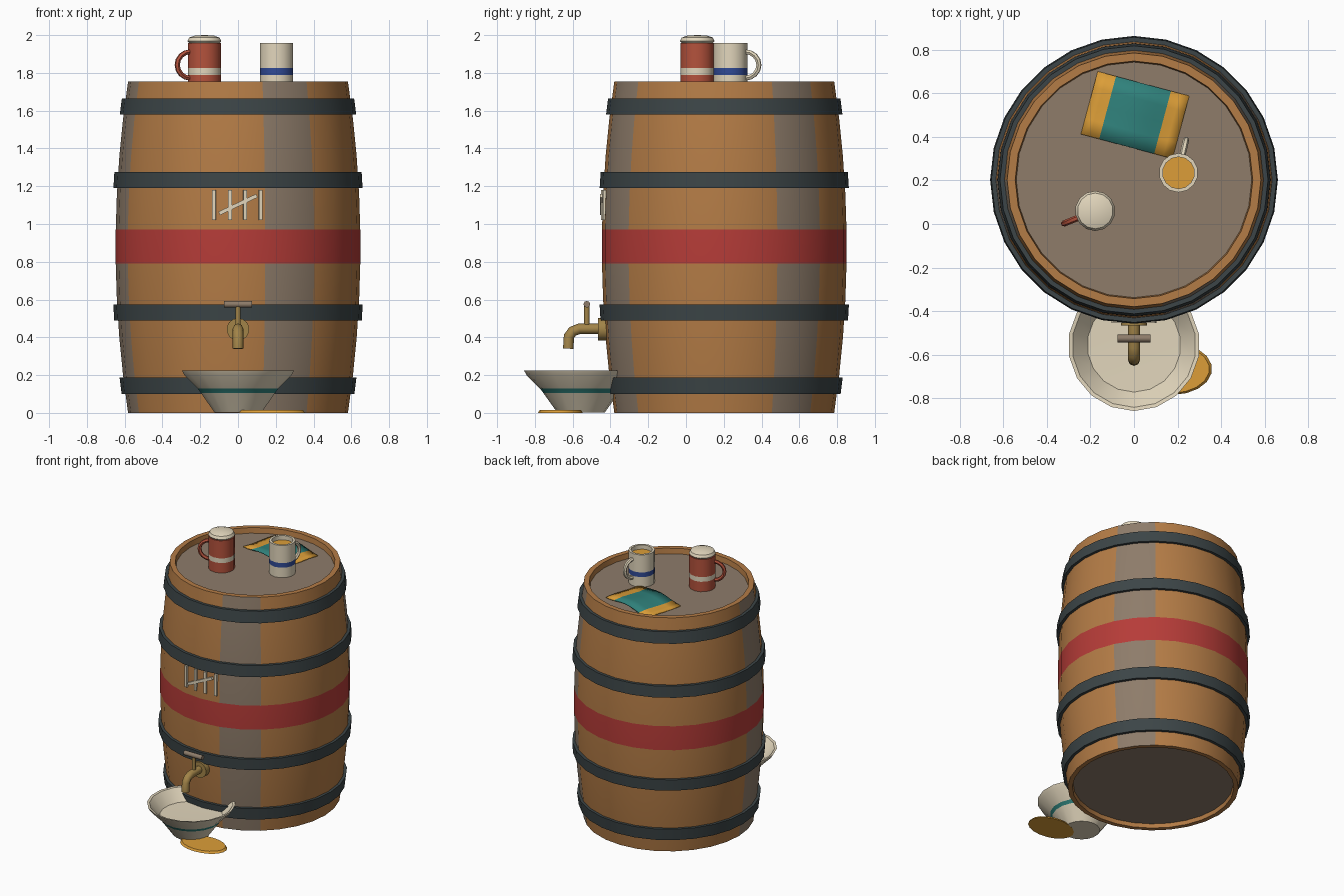
import bpy, bmesh, math
from mathutils import Vector, Matrix

if "Cube" in bpy.data.objects:
    bpy.data.objects.remove(bpy.data.objects["Cube"])


def material(name, rgb):
    lin = [((c / 255 + 0.055) / 1.055) ** 2.4 for c in rgb] + [1]
    m = bpy.data.materials.new(name)
    m.use_nodes = True
    m.diffuse_color = lin
    m.node_tree.nodes["Principled BSDF"].inputs["Base Color"].default_value = lin
    return m


WOOD = material("warm wood", (180, 124, 70))
GREY = material("weathered wood", (142, 124, 106))
RED = material("red paint", (182, 60, 56))
IRON = material("dark iron", (60, 69, 71))
CREAM = material("cream", (226, 214, 188))
CLAY = material("terracotta", (180, 82, 60))
BRASS = material("brass", (162, 132, 72))
GOLD = material("golden yellow", (220, 158, 56))
TEAL = material("teal", (48, 130, 124))
BLUE = material("blue", (48, 74, 150))


def finish(ob, mats, smooth=True):
    for m in mats:
        ob.data.materials.append(m)
    bpy.ops.object.select_all(action="DESELECT")
    ob.select_set(True)
    bpy.context.view_layer.objects.active = ob
    if smooth:
        bpy.ops.object.shade_smooth_by_angle(angle=math.radians(35))
    return ob


def from_bmesh(name, bm, mats, smooth=True):
    bmesh.ops.remove_doubles(bm, verts=bm.verts, dist=1e-5)
    bmesh.ops.recalc_face_normals(bm, faces=bm.faces)
    me = bpy.data.meshes.new(name)
    bm.to_mesh(me)
    bm.free()
    ob = bpy.data.objects.new(name, me)
    bpy.context.collection.objects.link(ob)
    return finish(ob, mats, smooth)


def lathe(name, profile, sides, centre, mats, rule=lambda i, j: 0):
    """Revolve (radius, z) points; rule(profile step, side) picks the material."""
    bm = bmesh.new()
    rings = []
    for r, z in profile:
        if r == 0:
            rings.append([bm.verts.new((centre[0], centre[1], z))] * sides)
            continue
        turn = [2 * math.pi * j / sides for j in range(sides)]
        rings.append([bm.verts.new((centre[0] + r * math.sin(a), centre[1] - r * math.cos(a), z))
                      for a in turn])
    for i in range(len(rings) - 1):
        for j in range(sides):
            k = (j + 1) % sides
            quad = [rings[i][j], rings[i][k], rings[i + 1][k], rings[i + 1][j]]
            f = bm.faces.new(list(dict.fromkeys(quad)))
            f.material_index = rule(i, j)
    return from_bmesh(name, bm, mats)


def tube(name, points, radius, mat, sides=2):
    cu = bpy.data.curves.new(name, "CURVE")
    cu.dimensions = "3D"
    cu.bevel_depth = radius
    cu.bevel_resolution = sides
    cu.use_fill_caps = True
    sp = cu.splines.new("POLY")
    sp.points.add(len(points) - 1)
    for p, co in zip(sp.points, points):
        p.co = (*co, 1)
    ob = bpy.data.objects.new(name, cu)
    bpy.context.collection.objects.link(ob)
    finish(ob, [mat], False)
    bpy.ops.object.convert(target="MESH")
    bpy.ops.object.shade_smooth_by_angle(angle=math.radians(50))


def plate(name, centre, size, mat, tilt=0, turn=0):
    bm = bmesh.new()
    bmesh.ops.create_cube(bm, size=1)
    bm.transform(Matrix.Translation(centre) @ Matrix.Rotation(turn, 4, "Z")
                 @ Matrix.Rotation(tilt, 4, "Y") @ Matrix.Diagonal((*size, 1)))
    return from_bmesh(name, bm, [mat], False)


# Barrel: curved staves, painted band, recessed heads
MID = (0, 0.2025)
TOP, LID = 1.755, 1.715


def bulge(z):
    return 0.648 - 0.066 * ((z - TOP / 2) / (TOP / 2)) ** 2


heights = [0, 0.2, 0.4, 0.6, 0.79, 0.97, 1.16, 1.36, 1.56, TOP]
body = [(bulge(z), z) for z in heights]
profile = [(0, 0.03), (0.545, 0.03), (0.55, 0)] + body + [(0.545, TOP), (0.54, LID), (0, LID)]


def barrel_colour(i, j):
    if i in (0, len(profile) - 2):
        return 1
    if 3 <= i < 2 + len(heights):
        if profile[i][1] == 0.79:
            return 2
        if (j + 1) // 2 % 14 in (1, 5, 11):
            return 1
    return 0


lathe("barrel", profile, 28, MID, [WOOD, GREY, RED], barrel_colour)

# Iron hoops
for n, (lo, hi) in enumerate([(0.1, 0.187), (0.49, 0.573), (1.19, 1.275), (1.58, 1.665)]):
    a, b = bulge(lo), bulge(hi)
    lathe(f"hoop_{n + 1}", [(a - 0.01, lo), (a + 0.02, lo), (b + 0.02, hi), (b - 0.01, hi),
                            (a - 0.01, lo)], 28, MID, [IRON])

# Chalk tally on the front
for n, x in enumerate([-0.127, -0.042, 0.038, 0.12]):
    y = MID[1] - 0.644 + abs(x) * 0.113
    plate(f"tally_mark_{n + 1}", (x, y - 0.004, 1.1), (0.02, 0.018, 0.16), CREAM,
          turn=math.copysign(0.112, x))
plate("tally_stroke", (0, MID[1] - 0.648, 1.103), (0.22, 0.018, 0.02), CREAM, tilt=-0.44)


# Mugs
def handle(name, centre, angle, mat):
    d = Vector((math.cos(angle), math.sin(angle), 0))
    pts = []
    for k in range(9):
        t = math.pi * (k / 8 - 0.5)
        pts.append(Vector((*centre, 1.842)) + d * (0.08 + 0.075 * math.cos(t))
                   + Vector((0, 0, 0.07 * math.sin(t))))
    tube(name, pts, 0.014, mat, 1)


def mug(name, centre, angle, mats, inside):
    outer = [(0, LID), (0.09, LID), (0.09, 1.79), (0.09, 1.825), (0.09, 1.957)]
    lathe(name, outer + inside, 14, centre, mats,
          lambda i, j: 1 if i == 2 else (2 if i == 3 + len(inside) else 0))
    handle(name + "_handle", centre, angle, mats[0])


red_at, cream_at = (-0.178, 0.06), (0.204, 0.235)
mug("red_mug", red_at, math.radians(202), [CLAY, CREAM, CREAM], [(0.075, 1.957), (0, 1.95)])
lathe("foam", [(0, 1.955), (0.08, 1.955), (0.092, 1.968), (0.082, 1.987), (0.05, 1.998), (0, 2.0)],
      14, red_at, [CREAM])
mug("cream_mug", cream_at, math.radians(77), [CREAM, BLUE, GOLD],
    [(0.073, 1.957), (0.073, 1.925), (0, 1.925)])

# Folded cloth lying on the lid
bm = bmesh.new()
bmesh.ops.create_grid(bm, x_segments=10, y_segments=4, size=0.5)
for f in bm.faces:
    f.material_index = 1 if abs(f.calc_center_median().x) > 0.3 else 0
for v in bm.verts:
    v.co.z = 0.012 * math.cos(v.co.x * 2 * math.pi) + 0.003 * math.sin(v.co.y * 7)
bm.transform(Matrix.Translation((0.005, 0.5, LID + 0.018)) @ Matrix.Rotation(-0.262, 4, "Z")
             @ Matrix.Diagonal((0.435, 0.298, 1, 1)))
cloth = from_bmesh("cloth", bm, [TEAL, GOLD])
cloth.modifiers.new("thickness", "SOLIDIFY").thickness = 0.006

# Tap with spout, stem and crossbar
bm = bmesh.new()
bmesh.ops.create_cone(bm, cap_ends=True, segments=14, radius1=0.06, radius2=0.06, depth=0.06)
bm.transform(Matrix.Translation((0, -0.435, 0.442)) @ Matrix.Rotation(math.pi / 2, 4, "X"))
from_bmesh("tap_flange", bm, [BRASS])
tube("tap_spout", [(0, -0.42, 0.445), (0, -0.565, 0.445), (0, -0.6, 0.432), (0, -0.62, 0.405),
                   (0, -0.623, 0.34)], 0.028, BRASS)
tube("tap_stem", [(0, -0.525, 0.45), (0, -0.525, 0.575)], 0.014, BRASS)
tube("tap_crossbar", [(-0.075, -0.525, 0.575), (0.075, -0.525, 0.575)], 0.018, GREY)

# Drip bowl with a painted stripe
lathe("bowl", [(0, 0.001), (0.125, 0.001), (0.2, 0.106), (0.216, 0.128), (0.288, 0.2), (0.302, 0.225),
               (0.285, 0.222), (0.215, 0.14), (0, 0.135)], 18, (0, -0.556), [CREAM, TEAL],
      lambda i, j: int(i == 2))

# Spilled puddle
bm = bmesh.new()
bmesh.ops.create_cone(bm, cap_ends=True, segments=18, radius1=1, radius2=0.93, depth=0.015)
bm.transform(Matrix.Translation((0.18, -0.665, 0.0075)) @ Matrix.Diagonal((0.178, 0.118, 1, 1)))
from_bmesh("puddle", bm, [GOLD])
